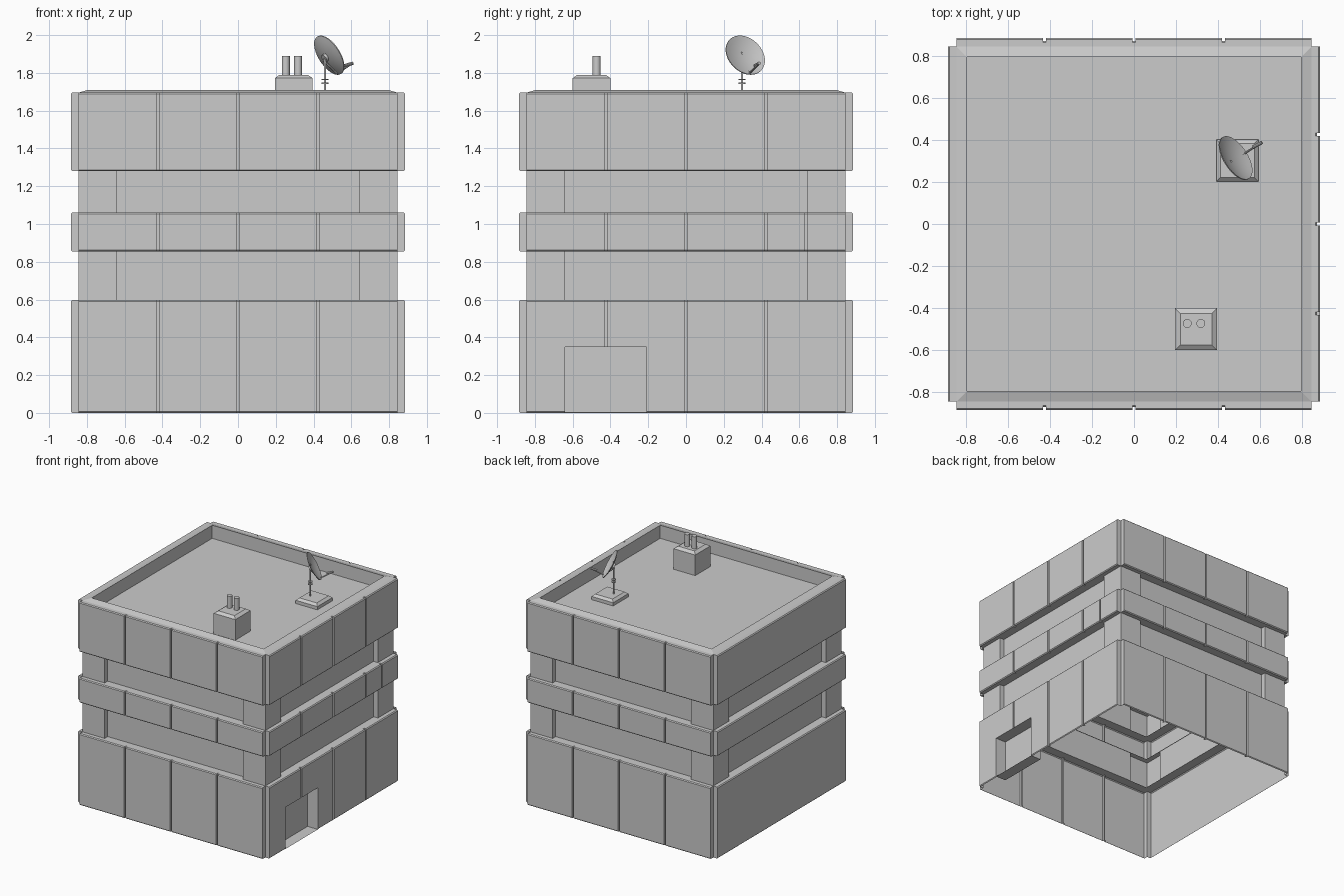
import bpy, bmesh, math
from mathutils import Vector, Matrix

if "Cube" in bpy.data.objects:
    bpy.data.objects.remove(bpy.data.objects["Cube"])

grey = bpy.data.materials.new("concrete_grey")
grey.diffuse_color = (0.6, 0.6, 0.6, 1)
grey.use_nodes = True
grey.node_tree.nodes["Principled BSDF"].inputs["Base Color"].default_value = grey.diffuse_color


def finish(bm, name, smooth=False):
    bmesh.ops.remove_doubles(bm, verts=bm.verts, dist=1e-4)
    me = bpy.data.meshes.new(name)
    bm.to_mesh(me)
    bm.free()
    me.materials.append(grey)
    ob = bpy.data.objects.new(name, me)
    bpy.context.collection.objects.link(ob)
    if smooth:
        bpy.context.view_layer.objects.active = ob
        ob.select_set(True)
        bpy.ops.object.shade_smooth_by_angle(angle=math.radians(35))
        ob.select_set(False)
    return ob


def four_sides(sides):
    """Turn (along, outward) points of front, right, back, left into one plan ring."""
    ring = []
    for k, pts in enumerate(sides):
        rot = Matrix.Rotation(k * math.pi / 2, 2)
        ring += [rot @ Vector((t, -d)) for t, d in pts]
    return ring


def loft(bm, levels, cap_top=False):
    rows = [[bm.verts.new((p.x, p.y, z)) for p in ring] for z, ring in levels]
    for a, b in zip(rows, rows[1:]):
        for i in range(len(a)):
            j = (i + 1) % len(a)
            bm.faces.new((a[i], a[j], b[j], b[i]))
    if cap_top:
        bm.faces.new(rows[-1])


C = 0.845            # corner notch / core half width
SEAMS = [-0.425, 0, 0.425]


def band_ring(o, seams):
    """Plan ring of cladding at half width o, with notched corners and seams."""
    c = min(o, C)
    deep = min(0.015, o - c)
    sides = []
    for s in seams:
        pts = [(-c, c), (-c, o)]
        for g in s:
            pts += [(g - .007, o), (g - .007, o - deep), (g + .007, o - deep), (g + .007, o)]
        sides.append(pts + [(c, o)])
    return four_sides(sides)


def band(name, z0, z1, right_seams=SEAMS, ledge=True, roof=None):
    seams = [SEAMS, right_seams, SEAMS, []]
    lv = [(z0, .80), (z0, C)] if ledge else []
    lv += [(z0, .878), (z0 + .007, .885), (z1 - .007, .885), (z1, .878), (z1, C)]
    lv += [(z1 + .015, .795), (roof, .795)] if roof else [(z1, .80)]
    bm = bmesh.new()
    loft(bm, [(z, band_ring(o, seams)) for z, o in lv], bool(roof))
    return bm, name


# cladding bands
finish(*band("middle_band", .855, 1.06, SEAMS + [.635]))
finish(*band("roof_band", 1.28, 1.695, roof=1.60))

# ground band with a doorway cut into the right side
bm, name = band("ground_band", 0, .597, ledge=False)
D0, D1, DZ, DX = -.64, -.21, .35, .79
for co, no in (((0, D0, 0), (0, 1, 0)), ((0, D1, 0), (0, 1, 0)), ((0, 0, DZ), (0, 0, 1))):
    fs = [f for f in bm.faces if f.calc_center_median().x > .84]
    geom = list({e for f in fs for e in f.edges} | {v for f in fs for v in f.verts}) + fs
    bmesh.ops.bisect_plane(bm, geom=geom, plane_co=co, plane_no=no)
gone = [f for f in bm.faces for c in [f.calc_center_median()]
        if c.x > .84 and D0 < c.y < D1 and c.z < DZ]
bmesh.ops.delete(bm, geom=gone, context='FACES')
finish(bm, name)

# door recess: open box without its outer side
bm = bmesh.new()
bmesh.ops.create_cube(bm, size=1)
for v in bm.verts:
    v.co = (.885 if v.co.x > 0 else DX, D1 if v.co.y > 0 else D0, DZ if v.co.z > 0 else .002)
bmesh.ops.delete(bm, geom=[f for f in bm.faces if f.calc_center_median().x > .88], context='FACES')
bmesh.ops.reverse_faces(bm, faces=bm.faces)
finish(bm, "door_recess")

# recessed window strips between corner pillars
for name, z0, z1 in (("lower_windows", .597, .855), ("upper_windows", 1.06, 1.28)):
    bm = bmesh.new()
    side = [(-C, C), (-.64, C), (-.64, .805), (.64, .805), (.64, C)]
    loft(bm, [(z, four_sides([side] * 4)) for z in (z0, z1)])
    finish(bm, name)


def block(name, x, y, z0, z1, bevel_h, inset):
    """Square block 0.2 wide with a sloped top edge."""
    bm = bmesh.new()
    def sq(h):
        return [Vector((x + sx * h, y + sy * h)) for sx, sy in ((-1, -1), (1, -1), (1, 1), (-1, 1))]
    loft(bm, [(z0, sq(.1)), (z1 - bevel_h, sq(.1)), (z1, sq(.1 - inset))], True)
    finish(bm, name)


def tube(name, p, q, r, n=12):
    p, q = Vector(p), Vector(q)
    bm = bmesh.new()
    m = Matrix.Translation((p + q) / 2) @ (q - p).to_track_quat('Z', 'Y').to_matrix().to_4x4()
    bmesh.ops.create_cone(bm, cap_ends=True, segments=n, radius1=r, radius2=r,
                          depth=(q - p).length, matrix=m)
    finish(bm, name, True)


# vent block with two pipes
block("vent_block", .295, -.5, 1.60, 1.79, .018, .025)
for i, x in enumerate((.253, .318)):
    tube(f"vent_pipe_{i}", (x, -.473, 1.78), (x, -.473, 1.89), .021, 16)

# dish pad, mast and collars
block("dish_pad", .492, .302, 1.60, 1.645, .018, .02)
tube("dish_mast", (.46, .297, 1.64), (.46, .297, 1.91), .006)
for i, z in enumerate((1.745, 1.765)):
    tube(f"mast_collar_{i}", (.46, .297, z - .003), (.46, .297, z + .003), .018)

# dish: shallow lathed bowl facing right, back and up
axis = Vector((.74, .475, .475)).normalized()
centre = Vector((.485, .315, 1.895))
R, DEPTH, N = .117, .022, 32
prof = [(R * i / 5, DEPTH * ((i / 5) ** 2 - 1)) for i in range(6)]
prof = [(r, h - .005) for r, h in prof] + prof[::-1]
bm = bmesh.new()
rows = [[bm.verts.new((r * math.cos(a), r * math.sin(a), h))
         for a in (2 * math.pi * k / N for k in range(N))] for r, h in prof]
for a, b in zip(rows, rows[1:]):
    for i in range(N):
        j = (i + 1) % N
        bm.faces.new((a[i], a[j], b[j], b[i]))
bm.transform(Matrix.Translation(centre) @ axis.to_track_quat('Z', 'Y').to_matrix().to_4x4())
finish(bm, "dish", True)

# bracket behind the dish, feed arm and receiver
back = centre - axis * DEPTH
tube("dish_bracket", back - axis * .018, back, .022)
tube("dish_back_arm", (.452, .297, 1.865), (.525, .335, 1.797), .006, 8)
tube("feed_arm", (.525, .335, 1.797), (.59, .378, 1.84), .005, 8)
tube("receiver", (.565, .365, 1.838), (.608, .388, 1.851), .009, 10)
